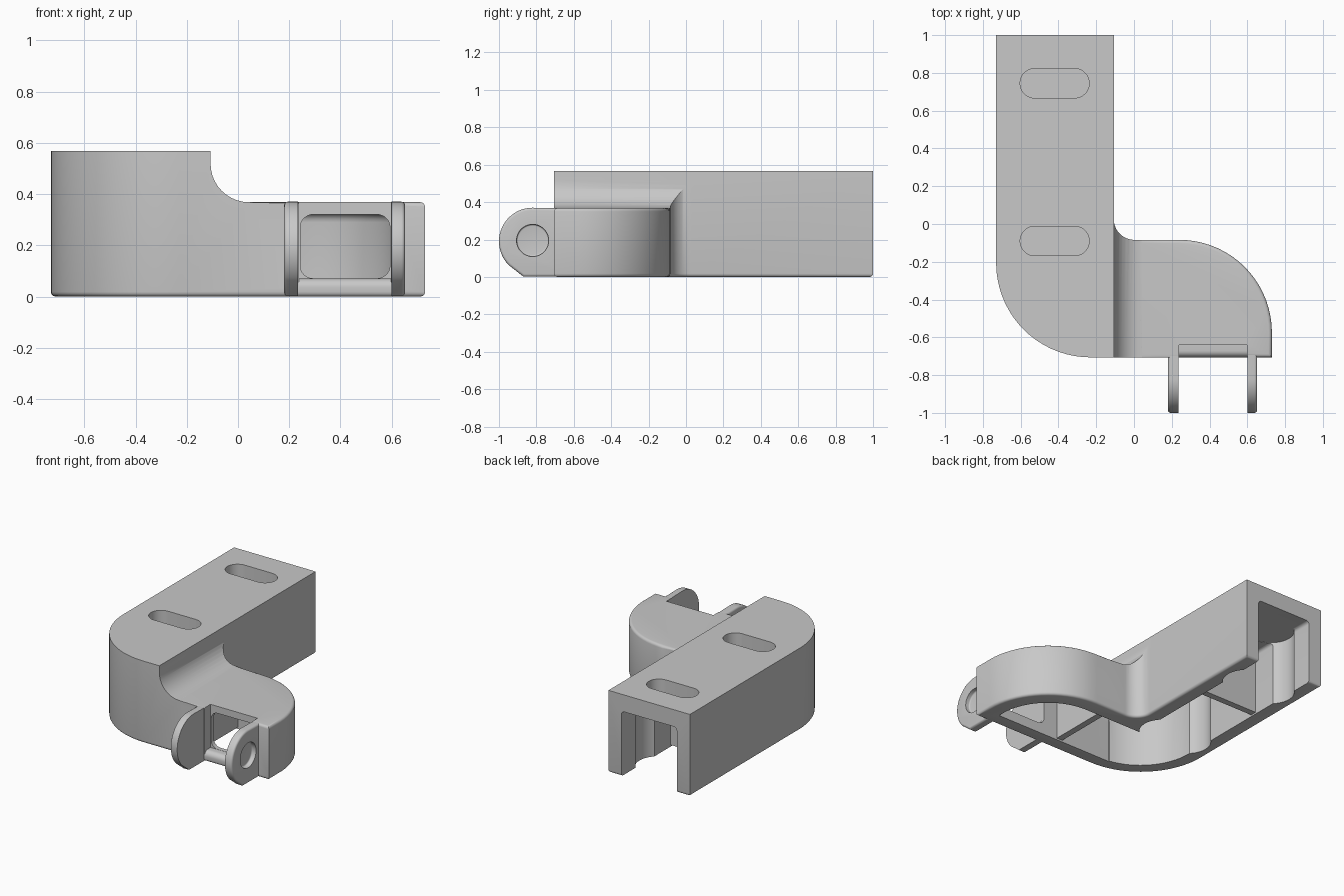
import bpy, bmesh, math

if "Cube" in bpy.data.objects:
    bpy.data.objects.remove(bpy.data.objects["Cube"])

grey = bpy.data.materials.new("plain grey")
grey.diffuse_color = (0.58, 0.58, 0.58, 1)
grey.use_nodes = True
grey.node_tree.nodes["Principled BSDF"].inputs["Base Color"].default_value = grey.diffuse_color


def arc(cx, cy, r, a0, a1, n=18):
    return [(cx + r * math.cos(math.radians(a0 + (a1 - a0) * i / n)),
             cy + r * math.sin(math.radians(a0 + (a1 - a0) * i / n))) for i in range(n + 1)]


def stadium(cx, cy, half, r):
    return arc(cx + half, cy, r, -90, 90) + arc(cx - half, cy, r, 90, 270)


def round_rect(x0, x1, y0, y1, r):
    return (arc(x1 - r, y0 + r, r, -90, 0, 8) + arc(x1 - r, y1 - r, r, 0, 90, 8)
            + arc(x0 + r, y1 - r, r, 90, 180, 8) + arc(x0 + r, y0 + r, r, 180, 270, 8))


def bevel(bm, pick, width, seg=4, clamp=True):
    edges = [e for e in bm.edges if pick(e)]
    bmesh.ops.bevel(bm, geom=edges, offset=width, segments=seg, profile=0.5,
                    affect='EDGES', clamp_overlap=clamp)


def prism(name, pts, lo, hi, axis='z', pick=None, width=0.0):
    """Extrude a 2D outline along an axis, optionally rounding picked edges."""
    place = {'z': lambda a, b, h: (a, b, h),
             'y': lambda a, b, h: (a, h, b),
             'x': lambda a, b, h: (h, a, b)}[axis]
    bm = bmesh.new()
    rings = [[bm.verts.new(place(a, b, h)) for a, b in pts] for h in (lo, hi)]
    n = len(pts)
    bm.faces.new(rings[0])
    bm.faces.new(rings[1])
    for i in range(n):
        j = (i + 1) % n
        bm.faces.new((rings[0][i], rings[0][j], rings[1][j], rings[1][i]))
    bmesh.ops.remove_doubles(bm, verts=bm.verts, dist=1e-5)
    bmesh.ops.recalc_face_normals(bm, faces=bm.faces)
    if pick:
        bevel(bm, pick, width)
    me = bpy.data.meshes.new(name)
    bm.to_mesh(me)
    bm.free()
    ob = bpy.data.objects.new(name, me)
    me.materials.append(grey)
    bpy.context.collection.objects.link(ob)
    return ob


def box(name, x0, x1, y0, y1, z0, z1):
    return prism(name, [(x0, y0), (x1, y0), (x1, y1), (x0, y1)], z0, z1)


def combine(target, tool, op='DIFFERENCE'):
    mod = target.modifiers.new("cut", 'BOOLEAN')
    mod.object, mod.operation, mod.solver = tool, op, 'EXACT'
    dg = bpy.context.evaluated_depsgraph_get()
    me = bpy.data.meshes.new_from_object(target.evaluated_get(dg))
    target.modifiers.clear()
    target.data = me
    bpy.data.objects.remove(tool)


def at_z(z):
    return lambda e: all(abs(v.co.z - z) < 1e-4 for v in e.verts)


# body: L-shaped outline with a rounded lower edge
outline = ([(0.73, -0.706)] + arc(0.24, -0.574, 0.49, 0, 90) + arc(0.003, 0.026, 0.11, 270, 180)
           + [(-0.107, 1), (-0.73, 1)] + arc(-0.23, -0.206, 0.50, 180, 270))
body = prism("bracket_body", outline, 0, 0.567, pick=at_z(0), width=0.018)

# step down to the low arm, with a concave sweep
step = [(-0.107, 0.8)] + arc(0.043, 0.518, 0.15, 180, 270, 10) + [(1, 0.368), (1, 0.8)]
combine(body, prism("step_cutter", step, -0.9, 0.04, 'y'))

# rounded upper edge of the low arm
bm = bmesh.new()
bm.from_mesh(body.data)
bevel(bm, lambda e: at_z(0.368)(e) and min(v.co.x for v in e.verts) > 0.03
      and e.calc_face_angle(0) > 1, 0.018, 4, False)
bm.to_mesh(body.data)
bm.free()

# hollow underside, open at the back
tall = [(-0.207, -0.61), (-0.207, 1.1), (-0.63, 1.1)] + arc(-0.23, -0.21, 0.40, 180, 270)
low = [(-0.30, -0.61), (0.62, -0.61)] + arc(0.24, -0.574, 0.38, 0, 90) + [(-0.30, -0.194)]
combine(body, prism("tall_cavity", tall, -0.1, 0.45, pick=at_z(0.45), width=0.06))
combine(body, prism("low_cavity", low, -0.1, 0.325, pick=at_z(0.325), width=0.05))

# stiffening ribs
combine(body, box("cross_rib", -0.68, -0.16, 0.42, 0.465, 0.012, 0.48), 'UNION')
combine(body, box("arm_rib", 0.09, 0.135, -0.65, -0.13, 0.012, 0.345), 'UNION')

# bolt pockets below, blind slots above
for y in (0.745, -0.09):
    combine(body, prism("pocket", stadium(-0.42, y, 0.105, 0.15), -0.1, 0.452))
    combine(body, prism("slot", stadium(-0.42, y, 0.105, 0.078), 0.475, 0.7))

# front recess above a rounded sill, and window between the ears
sill = ([(-0.9, 0.03)] + arc(-0.671, 0.035, 0.035, 180, 90, 8)
        + [(-0.64, 0.07), (-0.64, 0.5), (-0.9, 0.5)])
combine(body, prism("recess", sill, 0.238, 0.598, 'x'))
combine(body, prism("window", round_rect(0.243, 0.593, 0.071, 0.32, 0.05), -0.8, -0.5, 'y'))

# hinge ears, each with a blind pin hole in its outer face
profile = ([(-0.63, 0.002), (-0.63, 0.366)] + arc(-0.82, 0.19, 0.18, 90, 225, 28)
           + [(-0.87, 0.002)])
for side, x0, x1, out in (("left", 0.18, 0.235, -1), ("right", 0.60, 0.652, 1)):
    outer = x0 if out < 0 else x1
    floor = outer - out * 0.032
    ear = prism(side + "_ear", profile, x0, x1, 'x',
                pick=lambda e: all(abs(v.co.x - outer) < 1e-4 for v in e.verts)
                and min(v.co.y for v in e.verts) < -0.64, width=0.014)
    combine(ear, prism("pin_hole", arc(-0.82, 0.195, 0.086, 0, 350, 35),
                       min(floor, floor + out * 0.2), max(floor, floor + out * 0.2), 'x',
                       pick=lambda e: all(abs(v.co.x - floor) < 1e-4 for v in e.verts),
                       width=0.009))

# smooth shading with sharp edges kept
for ob in bpy.context.collection.objects:
    bpy.ops.object.select_all(action='DESELECT')
    ob.select_set(True)
    bpy.context.view_layer.objects.active = ob
    bpy.ops.object.shade_smooth_by_angle(angle=math.radians(30))
